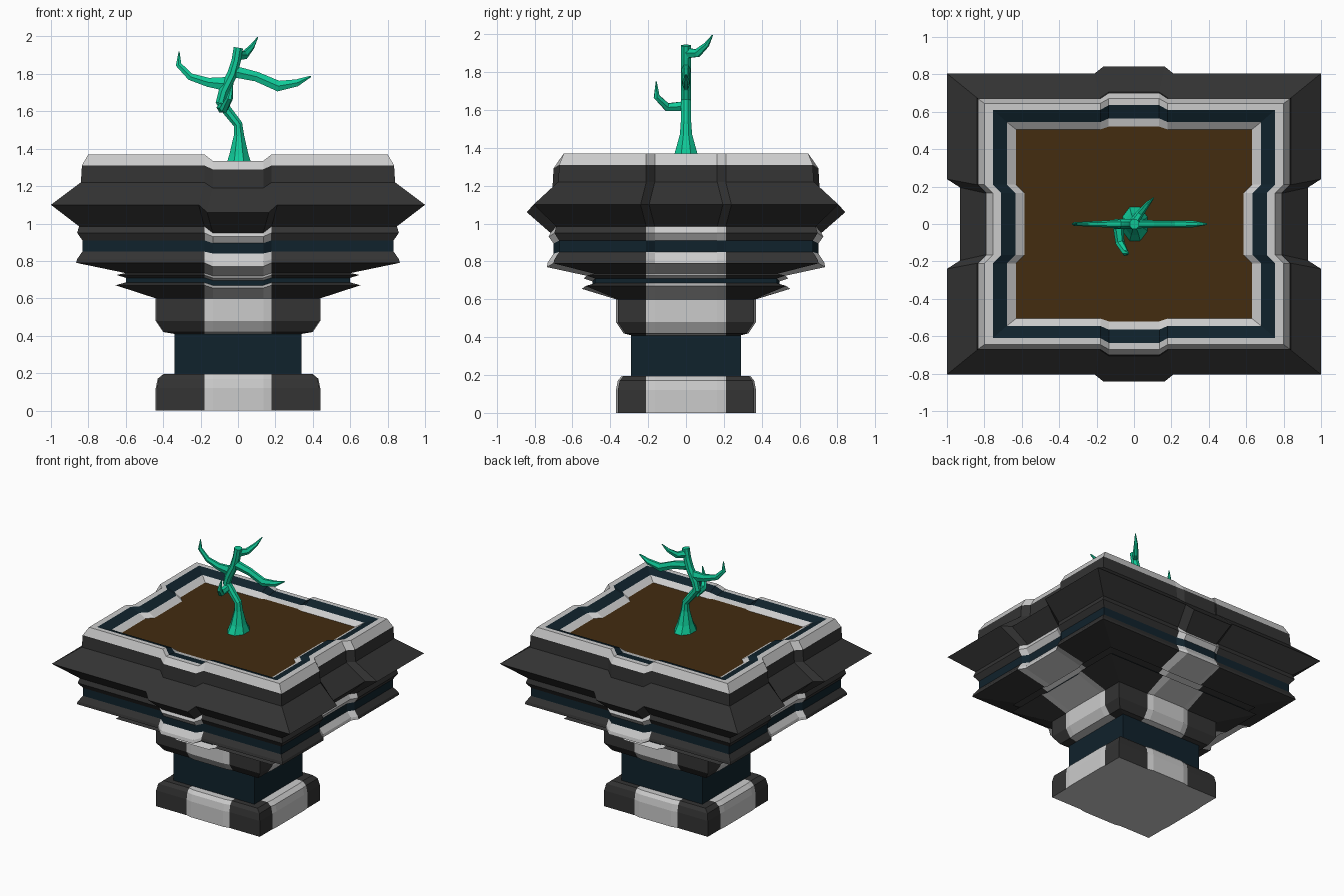
import bpy
from mathutils import Vector
from math import cos, sin, tau

if "Cube" in bpy.data.objects:
    bpy.data.objects.remove(bpy.data.objects["Cube"])


def material(name, rgb):
    m = bpy.data.materials.new(name)
    m.diffuse_color = (*rgb, 1)
    m.use_nodes = True
    m.node_tree.nodes["Principled BSDF"].inputs["Base Color"].default_value = m.diffuse_color
    return m


CHAR = material("charcoal", (0.033, 0.033, 0.033))
PALE = material("pale_stone", (0.55, 0.55, 0.55))
NAVY = material("dark_blue", (0.005, 0.016, 0.025))
SOIL = material("soil_brown", (0.056, 0.025, 0.005))
JADE = material("jade", (0.005, 0.60, 0.32))


def make(name, verts, faces, mats, idx=None):
    me = bpy.data.meshes.new(name)
    me.from_pydata(verts, [], faces)
    for m in mats:
        me.materials.append(m)
    if idx:
        me.polygons.foreach_set("material_index", idx)
    me.update()
    ob = bpy.data.objects.new(name, me)
    bpy.context.collection.objects.link(ob)
    return ob


def ring(z, hx, hy, front_out=0.0, front_dz=0.0, side_out=0.0, widen=0.0):
    """Rectangle outline with a raised or sunk pilaster in the middle of each side."""
    pts = []
    for n, t in (((0, -1), (1, 0)), ((1, 0), (0, 1)), ((0, 1), (-1, 0)), ((-1, 0), (0, -1))):
        front = n[0] == 0
        d, e = (hy, hx) if front else (hx, hy)
        out, dz = (front_out, front_dz) if front else (side_out, 0)
        w = (0.135 if front else 0.165) + widen
        for u, o, k in ((-e, 0, 0), (-w - .045, 0, 0), (-w, out, dz), (w, out, dz), (w + .045, 0, 0)):
            pts.append((n[0] * (d + o) + t[0] * u, n[1] * (d + o) + t[1] * u, z + k))
    return pts


def loft(name, levels, main, pilaster, bottom=False):
    verts, faces, idx = [], [], []
    for lv in levels:
        verts += ring(*lv)
    for r in range(len(levels) - 1):
        for i in range(20):
            j = (i + 1) % 20
            faces.append((r * 20 + i, r * 20 + j, r * 20 + 20 + j, r * 20 + 20 + i))
            idx.append(1 if i % 5 in (1, 2, 3) else 0)
    if bottom:
        faces.append(tuple(reversed(range(20))))
        idx.append(1)
    return make(name, verts, faces, [main, pilaster], idx)


# Shared levels where two parts meet
NECK0, NECK1 = (.195, .34, .29), (.41, .34, .29)
SLOT0, SLOT1 = (.685, .60, .48, .015, -.015), (.71, .60, .48, .015, -.015)
BAND0, BAND1 = (.85, .832, .67, .03, -.01, -.03), (.91, .832, .67, .03, -.015, -.03)
TIER = (.985, .85, .685, .03, -.035, -.035)
RIM = (1.31, .835, .67, .03, -.02, -.045)
LIP = (1.37, .755, .61, .025, -.035, -.045)
LINER = (1.345, .68, .545, .02, -.02, -.047)
BED = (1.315, .63, .505, .015, 0, -.045)

# Pedestal
loft("foot", [(0, .435, .36, .01, 0, .005), (.12, .435, .36, .01, 0, .005),
              (.17, .425, .35, .01, 0, .005), (.195, .395, .33, .01, 0, .005), NECK0],
     CHAR, PALE, bottom=True)
loft("neck", [NECK0, NECK1], NAVY, NAVY)
loft("collar", [NECK1, (.42, .395, .32, .01, 0, .005), (.48, .435, .36, .01, 0, .005),
                (.60, .435, .36, .01, 0, .005), (.67, .655, .53, .02, -.015, -.015), SLOT0],
     CHAR, PALE)

# Stepped bowl
loft("slot_band", [SLOT0, SLOT1], NAVY, NAVY)
loft("lower_tier", [SLOT1, (.725, .65, .525, .015, -.015, -.015), (.735, .60, .485, .02, -.015, -.01),
                    (.79, .865, .70, .035, -.02, -.03), (.81, .86, .695, .035, -.015, -.03), BAND0],
     CHAR, PALE)
loft("blue_band", [BAND0, BAND1], NAVY, NAVY)
loft("upper_tier", [BAND1, (.95, .86, .695, .03, -.02, -.03), TIER], CHAR, PALE)
loft("flared_cornice", [TIER, (1.10, 1.0, .805, .036, -.04, -.07, .03),
                        (1.22, .84, .675, .03, -.03, -.045), (1.30, .835, .67, .03, -.02, -.045), RIM],
     CHAR, CHAR)

# Rim, groove and inner lip
loft("rim", [RIM, (1.37, .80, .645, .025, -.035, -.045), LIP], PALE, PALE)
loft("rim_groove", [LIP, LINER], NAVY, NAVY)
loft("inner_lip", [LINER, BED], PALE, PALE)
make("soil", ring(*BED), [tuple(range(20))], [SOIL])


def limb(name, path, ref, sides=6):
    """Faceted tapering limb; path items are x, y, z, radius in plane, radius across."""
    pts = [Vector(p[:3]) for p in path]
    ref = Vector(ref)
    verts, faces = [], []
    for k, p in enumerate(path):
        t = (pts[min(k + 1, len(pts) - 1)] - pts[max(k - 1, 0)]).normalized()
        a = ref.cross(t).normalized()
        b = t.cross(a)
        for s in range(sides):
            g = tau * (s + .5) / sides
            verts.append(pts[k] + a * cos(g) * p[3] + b * sin(g) * p[4])
    for k in range(len(path) - 1):
        for s in range(sides):
            q = (s + 1) % sides
            faces.append((k * sides + s, k * sides + q, (k + 1) * sides + q, (k + 1) * sides + s))
    faces.append(tuple(reversed(range(sides))))
    faces.append(tuple(range(len(verts) - sides, len(verts))))
    return make(name, verts, faces, [JADE])


# Crooked trunk and its branches
limb("trunk", [(.005, 0, 1.31, .075, .10), (.005, 0, 1.37, .055, .065), (.005, 0, 1.47, .03, .035),
               (0, 0, 1.53, .026, .03), (-.055, 0, 1.60, .028, .03), (-.092, 0, 1.65, .03, .03),
               (-.075, 0, 1.71, .03, .03), (-.03, 0, 1.80, .03, .03), (-.01, 0, 1.87, .027, .03),
               (.002, 0, 1.94, .027, .03)], (0, 1, 0), 8)
limb("left_branch", [(-.05, 0, 1.745, .045, .025), (-.16, 0, 1.755, .028, .018),
                     (-.255, 0, 1.785, .022, .013), (-.318, 0, 1.85, .018, .01),
                     (-.315, 0, 1.92, .003, .003)], (0, 1, 0))
limb("right_branch", [(-.01, 0, 1.81, .035, .025), (.10, 0, 1.785, .03, .02), (.215, 0, 1.735, .033, .02),
                      (.315, 0, 1.752, .022, .018), (.39, 0, 1.787, .004, .005)], (0, 1, 0))
limb("front_branch", [(-.085, 0, 1.62, .03, .03), (-.075, -.10, 1.615, .024, .024),
                      (-.045, -.155, 1.67, .018, .018), (-.028, -.157, 1.75, .003, .003)], (1, 0, 0))
limb("back_branch", [(0, .01, 1.90, .03, .025), (.035, .06, 1.90, .024, .02),
                     (.075, .11, 1.945, .015, .013), (.105, .14, 1.995, .003, .003)], (1, -.7, 0))
